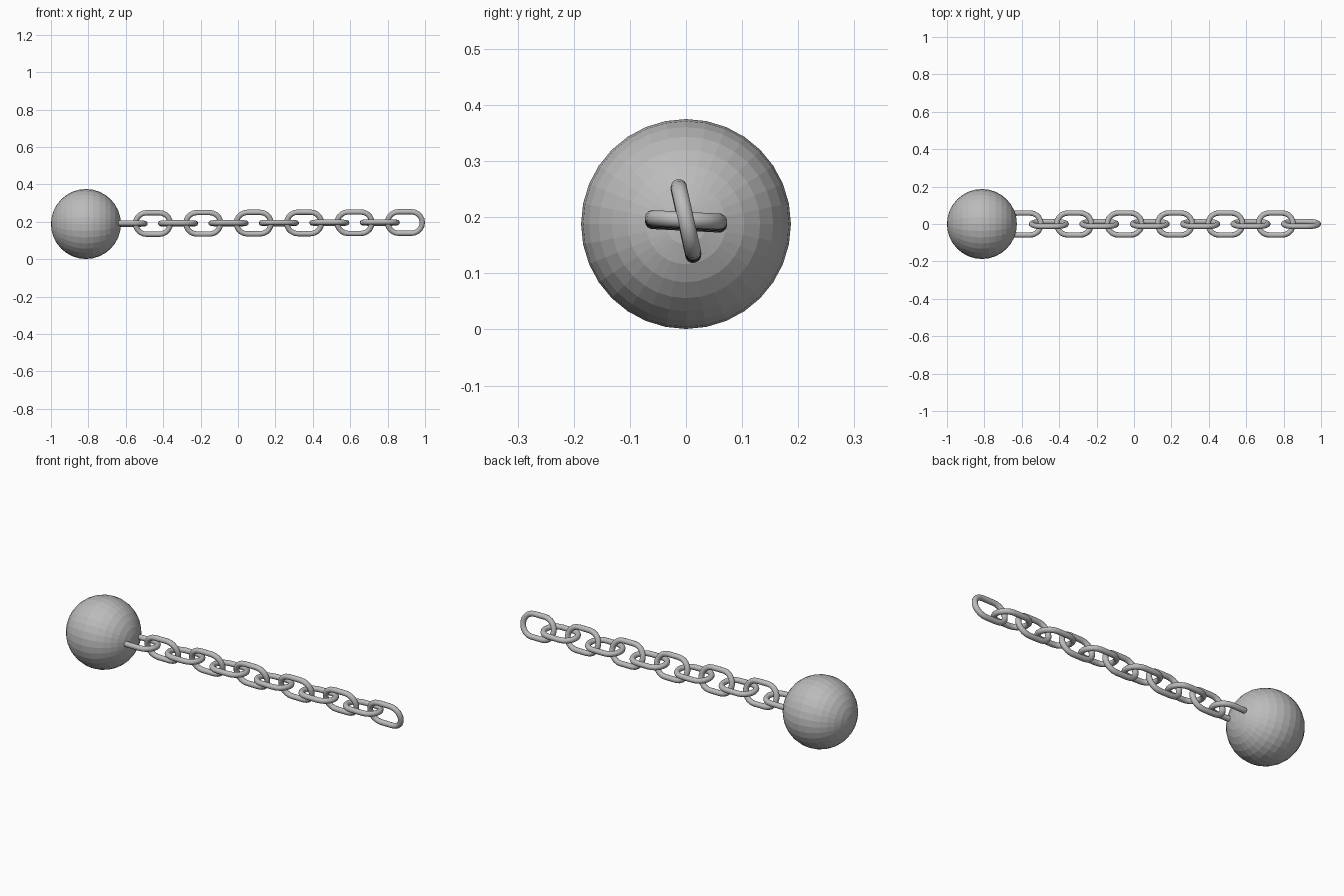
import bpy, bmesh, math
from mathutils import Matrix, Vector

if "Cube" in bpy.data.objects:
    bpy.data.objects.remove(bpy.data.objects["Cube"])

metal = bpy.data.materials.new("grey iron")
metal.diffuse_color = (0.5, 0.5, 0.5, 1)
metal.use_nodes = True
metal.node_tree.nodes["Principled BSDF"].inputs["Base Color"].default_value = metal.diffuse_color

# heavy ball, poles along x, flat faces
bpy.ops.mesh.primitive_uv_sphere_add(segments=32, ring_count=16, radius=0.187,
                                     location=(-0.813, 0, 0.188),
                                     rotation=(0, math.pi / 2, 0))
ball = bpy.context.object
ball.name = "ball"
ball.data.materials.append(metal)


def link_mesh(straight=0.0335, bend=0.059, tube=0.0145, arc=10, sides=14):
    """Oval chain link swept in the xz plane."""
    bm = bmesh.new()
    rings = []
    for end in (1, -1):
        for i in range(arc + 1):
            a = math.pi * i / arc - math.pi / 2 + (0 if end == 1 else math.pi)
            out = Vector((math.cos(a), 0, math.sin(a)))
            centre = Vector((end * straight, 0, 0)) + out * bend
            rings.append([bm.verts.new(centre + tube * (
                out * math.cos(t) + Vector((0, 1, 0)) * math.sin(t)))
                for t in (2 * math.pi * k / sides for k in range(sides))])
    for r, ring in enumerate(rings):
        nxt = rings[(r + 1) % len(rings)]
        for k in range(sides):
            j = (k + 1) % sides
            bm.faces.new((ring[k], ring[j], nxt[j], nxt[k])).smooth = True
    bmesh.ops.recalc_face_normals(bm, faces=bm.faces)
    me = bpy.data.meshes.new("chain_link")
    bm.to_mesh(me)
    bm.free()
    me.materials.append(metal)
    return me


# chain: flat and upright links alternate, rising slightly to the free end
mesh = link_mesh()
for i in range(12):
    link = bpy.data.objects.new(f"chain_link_{i + 1}", mesh)
    bpy.context.collection.objects.link(link)
    link.location = (-0.59 + 0.1348 * i, 0, 0.190 + 0.006 * i / 11)
    link.rotation_euler.x = math.radians(12.5 if i % 2 else -93)
